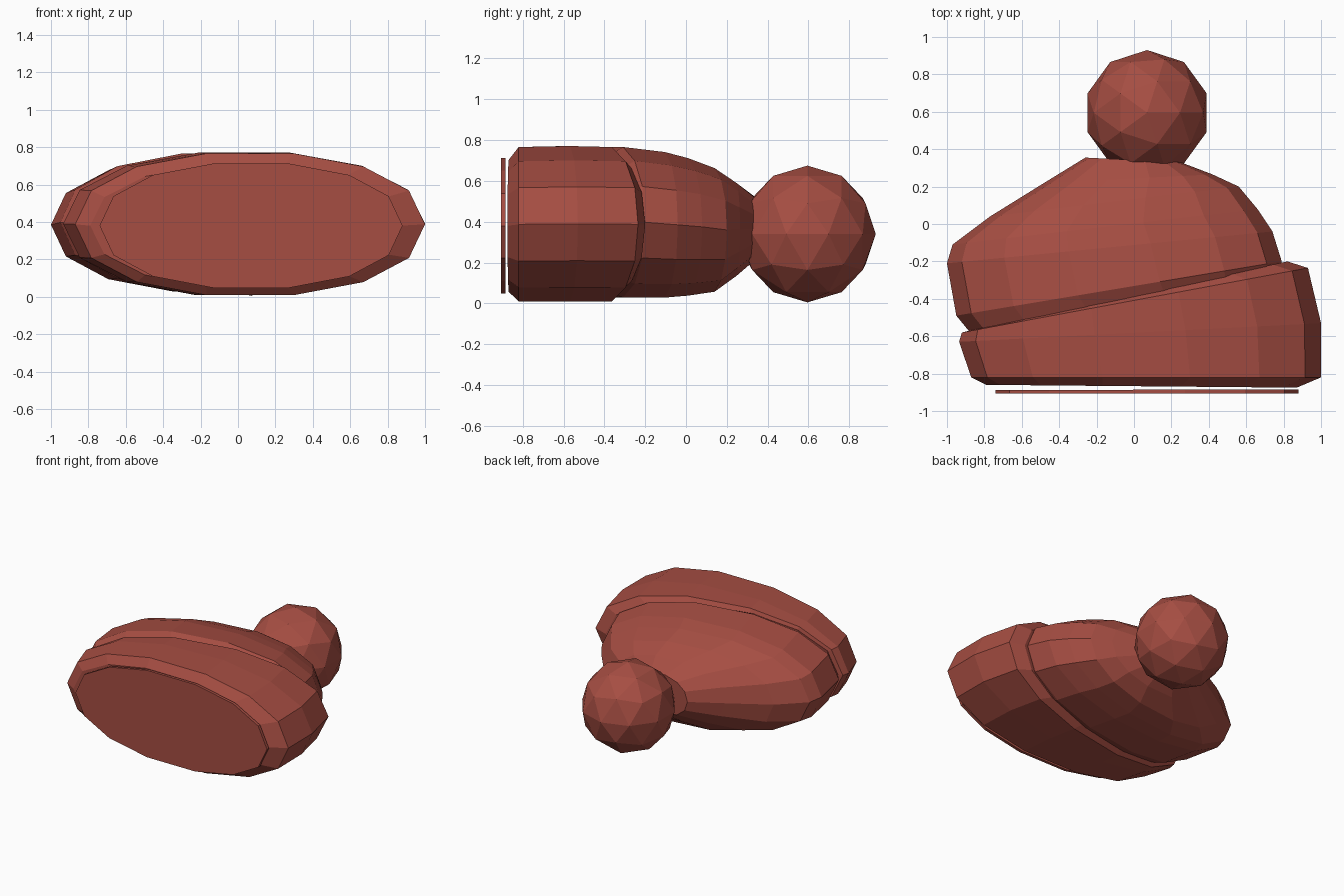
import bpy, bmesh
from math import cos, sin, pi, copysign
from mathutils import Vector

if "Cube" in bpy.data.objects:
    bpy.data.objects.remove(bpy.data.objects["Cube"])

red = bpy.data.materials.new("brick_red")
red.diffuse_color = (0.38, 0.075, 0.055, 1)
red.use_nodes = True
red.node_tree.nodes["Principled BSDF"].inputs["Base Color"].default_value = red.diffuse_color


def soft(v, p=0.92):
    return copysign(abs(v) ** p, v)


def loft(name, rings, sides=14, turn=0.0):
    """Skin oval rings given as (left x, left y, right x, right y, bottom z, top z)."""
    bm = bmesh.new()
    loops = []
    for lx, ly, rx, ry, z0, z1 in rings:
        left, right = Vector((lx, ly, 0)), Vector((rx, ry, 0))
        mid, half = (left + right) / 2, (right - left) / 2
        loop = []
        for i in range(sides):
            a = 2 * pi * i / sides + turn
            p = mid + half * soft(cos(a))
            p.z = (z0 + z1) / 2 + (z1 - z0) / 2 * soft(sin(a))
            loop.append(bm.verts.new(p))
        loops.append(loop)
    for a, b in zip(loops, loops[1:]):
        for i in range(sides):
            j = (i + 1) % sides
            bm.faces.new((a[i], a[j], b[j], b[i]))
    bm.faces.new(loops[0])
    bm.faces.new(loops[-1])
    bmesh.ops.recalc_face_normals(bm, faces=bm.faces)
    finish(name, bm)


def finish(name, bm):
    mesh = bpy.data.meshes.new(name)
    bm.to_mesh(mesh)
    bm.free()
    mesh.materials.append(red)
    bpy.context.collection.objects.link(bpy.data.objects.new(name, mesh))


# Flat oval plate on the front
loft("front_plate", [
    (-0.74, -0.907, 0.88, -0.907, 0.04, 0.72),
    (-0.74, -0.888, 0.88, -0.884, 0.04, 0.72),
])

# Wide band with a slanted rear edge
loft("front_band", [
    (-0.79, -0.86, 0.87, -0.875, 0.05, 0.71),
    (-0.87, -0.82, 1.00, -0.82, 0.00, 0.775),
    (-0.935, -0.63, 1.00, -0.53, 0.00, 0.78),
    (-0.92, -0.58, 0.93, -0.235, 0.00, 0.775),
    (-0.88, -0.57, 0.82, -0.20, 0.04, 0.73),
])

# Domed body behind the band
loft("rear_dome", [
    (-0.86, -0.60, 0.78, -0.25, 0.05, 0.73),
    (-0.95, -0.49, 0.79, -0.20, 0.02, 0.775),
    (-1.00, -0.21, 0.74, -0.04, 0.02, 0.75),
    (-0.97, -0.11, 0.66, 0.08, 0.03, 0.72),
    (-0.77, 0.04, 0.56, 0.20, 0.05, 0.67),
    (-0.48, 0.22, 0.42, 0.265, 0.13, 0.595),
    (-0.26, 0.355, 0.25, 0.33, 0.21, 0.52),
])

# Faceted ball at the back
bm = bmesh.new()
bmesh.ops.create_icosphere(bm, subdivisions=2, radius=0.335)
bmesh.ops.translate(bm, verts=bm.verts, vec=(0.07, 0.595, 0.34))
finish("rear_ball", bm)
